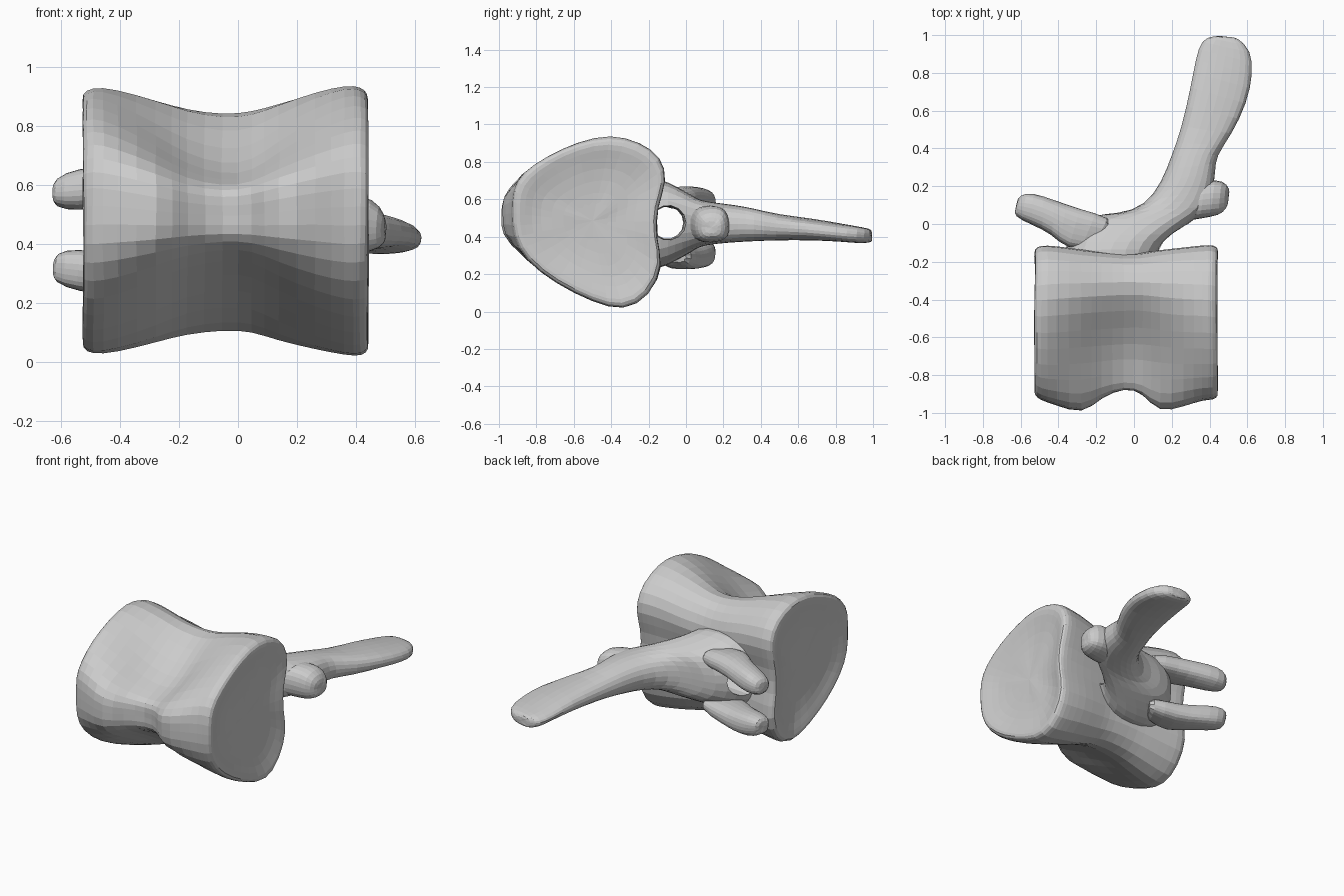
import bpy, bmesh, math, random
from mathutils import Vector

if "Cube" in bpy.data.objects:
    bpy.data.objects.remove(bpy.data.objects["Cube"])

random.seed(4)


def loft(name, rings, jitter=0.006, subdiv=1):
    """Skin closed rings of points and cap both ends with a centre fan."""
    bm = bmesh.new()
    rows = []
    for ring in rings:
        rows.append([bm.verts.new(Vector(p) + Vector([random.uniform(-jitter, jitter) for _ in range(3)]))
                     for p in ring])
    n = len(rows[0])
    for a, b in zip(rows, rows[1:]):
        for i in range(n):
            j = (i + 1) % n
            bm.faces.new((a[i], a[j], b[j], b[i]))
    for row in (rows[0], rows[-1]):
        c = bm.verts.new(sum((v.co for v in row), Vector()) / n)
        for i in range(n):
            bm.faces.new((row[i], row[(i + 1) % n], c))
    bmesh.ops.recalc_face_normals(bm, faces=bm.faces)
    me = bpy.data.meshes.new(name)
    bm.to_mesh(me)
    bm.free()
    ob = bpy.data.objects.new(name, me)
    bpy.context.collection.objects.link(ob)
    if subdiv:
        ob.modifiers.new("Soften", 'SUBSURF').levels = subdiv
        ob.modifiers["Soften"].render_levels = subdiv
    return ob


def blade_ring(left, right, zc, h, n=12, power=0.75):
    """Rounded section spanning two plan-view edge points."""
    l, r = Vector((*left, zc)), Vector((*right, zc))
    mid, half = (l + r) / 2, (r - l) / 2
    out = []
    for i in range(n):
        a = 2 * math.pi * i / n
        c, s = math.cos(a), math.sin(a)
        out.append(mid + half * math.copysign(abs(c) ** power, c) * 1.03
                   + Vector((0, 0, h * 1.05 * math.copysign(abs(s) ** power, s))))
    return out


# Body: blend between a wide rim profile and a pinched waist profile (y, z)
RIM = [(-.93, .53), (-.93, .65), (-.88, .74), (-.75, .83), (-.58, .91), (-.4, .95),
       (-.24, .91), (-.13, .83), (-.1, .7), (-.15, .57), (-.16, .4), (-.11, .25),
       (-.19, .08), (-.33, .0), (-.5, .05), (-.7, .15), (-.86, .27), (-.93, .4)]
WAIST = [(-.86, .5), (-.87, .56), (-.85, .6), (-.72, .62), (-.55, .7), (-.36, .86),
         (-.25, .83), (-.18, .76), (-.15, .65), (-.19, .55), (-.19, .4), (-.15, .28),
         (-.2, .14), (-.33, .08), (-.5, .19), (-.68, .31), (-.82, .39), (-.87, .43)]
PUSH = {0: 1, 1: 1, 17: 1, 2: .6, 16: .6}


def body_ring(x, w, scale=1.0, push=0.0):
    ring = []
    for i, (e, m) in enumerate(zip(RIM, WAIST)):
        y = e[0] * w + m[0] * (1 - w) - push * PUSH.get(i, 0)
        z = e[1] * w + m[1] * (1 - w)
        ring.append((x, -.5 + (y + .5) * scale, .47 + (z - .47) * scale))
    return ring


stations = [(-.49, 1, .35), (-.50, 1, .65), (-.525, 1, .86), (-.53, 1, .95), (-.50, 1, 1),
            (-.42, .9, 1, .03), (-.27, .5, 1, .115), (-.18, .2, 1, .04), (-.05, 0),
            (.05, .1, 1, .02), (.13, .4, 1, .115), (.27, .8, 1, .05), (.37, 1), (.42, 1, 1),
            (.445, 1, .95), (.44, 1, .86), (.415, 1, .65), (.405, 1, .35)]
body = loft("vertebral_body", [body_ring(*s) for s in stations])

# Arch sweeping into the long blade-like spine: left edge, right edge, height, half thickness
arch_path = [((-.40, -.24), (.13, -.24), .47, .24), ((-.38, -.13), (.13, -.13), .47, .235),
             ((-.36, -.06), (.2, -.06), .47, .2), ((-.25, .05), (.32, .02), .47, .15),
             ((-.08, .055), (.40, .08), .47, .12), ((.06, .1), (.42, .2), .47, .11),
             ((.15, .22), (.43, .28), .47, .1), ((.2, .36), (.43, .36), .465, .085),
             ((.25, .5), (.52, .47), .45, .07), ((.3, .74), (.6, .64), .44, .055),
             ((.33, .88), (.63, .8), .42, .045), ((.36, .98), (.62, .92), .41, .042),
             ((.42, 1.0), (.55, .985), .405, .035)]
arch = loft("neural_arch_and_spine", [blade_ring(*p) for p in arch_path])

# Canal tunnelled lengthwise through the arch
canal = loft("canal_cutter", [[(x, -.10 + .09 * f * math.cos(a), .475 + .09 * f * math.sin(a))
                               for a in [2 * math.pi * i / 14 for i in range(14)]]
                              for x, f in ((-.8, 1.5), (-.3, 1.1), (-.1, .95), (.1, 1), (.6, 1.3))],
             jitter=0, subdiv=0)
canal.hide_render = True
canal.hide_set(True)
cut = arch.modifiers.new("Canal", 'BOOLEAN')
cut.operation = 'DIFFERENCE'
cut.solver = 'EXACT'
cut.object = canal

# Paired forward prongs, mirrored about mid height
prong_path = [((-.1, .03), (-.2, -.13), .60, .05), ((-.3, .08), (-.36, -.14), .61, .065),
              ((-.42, .125), (-.43, -.05), .60, .065), ((-.54, .17), (-.55, .005), .585, .07),
              ((-.61, .155), (-.635, .04), .575, .05)]
for name, flip in (("upper_prong", False), ("lower_prong", True)):
    loft(name, [blade_ring(l, r, .895 - z if flip else z, h) for l, r, z, h in prong_path])

# Small rear facet lump beside the spine root
lump = [((.22, .2), (.22, .0), .47, .09), ((.39, .24), (.36, .03), .47, .1),
        ((.47, .23), (.45, .04), .46, .09), ((.51, .19), (.49, .08), .45, .05)]
loft("rear_facet", [blade_ring(*p) for p in lump])
